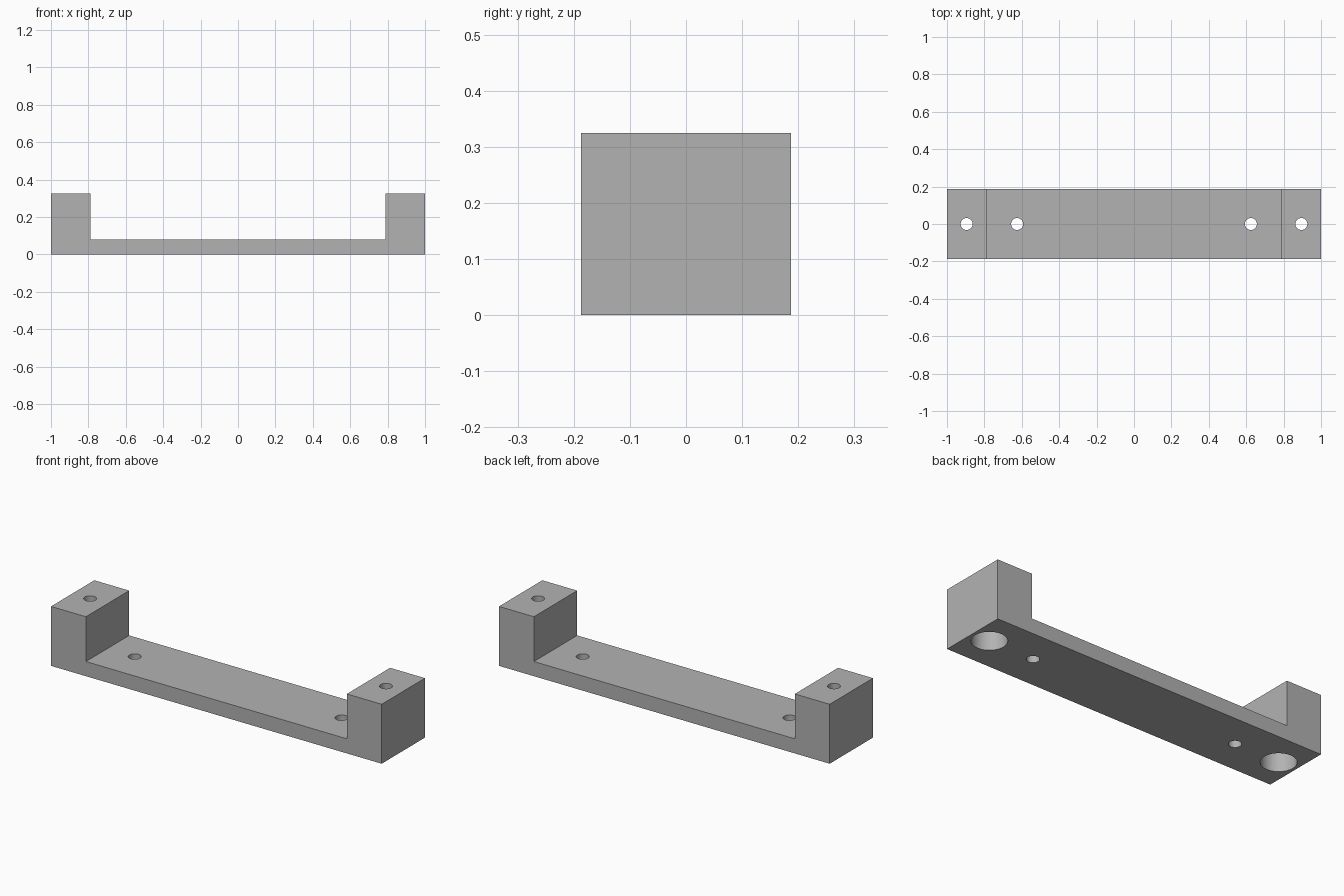
import bpy, bmesh

if "Cube" in bpy.data.objects:
    bpy.data.objects.remove(bpy.data.objects["Cube"])

DEPTH, HEIGHT, PLATE = 0.374, 0.325, 0.08
INNER = 0.789          # inner face of the end blocks
BORE_DEPTH = 0.245     # wide bore from below

grey = bpy.data.materials.new("grey")
grey.diffuse_color = (0.448, 0.448, 0.448, 1)
grey.use_nodes = True
grey.node_tree.nodes["Principled BSDF"].inputs["Base Color"].default_value = grey.diffuse_color

# Bracket body: U-shaped profile extruded along y
profile = [(-1, 0), (1, 0), (1, HEIGHT), (INNER, HEIGHT), (INNER, PLATE),
           (-INNER, PLATE), (-INNER, HEIGHT), (-1, HEIGHT)]
bm = bmesh.new()
face = bm.faces.new([bm.verts.new((x, -DEPTH / 2, z)) for x, z in profile])
ext = bmesh.ops.extrude_face_region(bm, geom=[face])
bmesh.ops.translate(bm, vec=(0, DEPTH, 0),
                    verts=[v for v in ext["geom"] if isinstance(v, bmesh.types.BMVert)])
bmesh.ops.recalc_face_normals(bm, faces=bm.faces)
mesh = bpy.data.meshes.new("mounting_bracket")
bm.to_mesh(mesh)
bm.free()
mesh.materials.append(grey)
bracket = bpy.data.objects.new("mounting_bracket", mesh)
bpy.context.collection.objects.link(bracket)


def drill(x, radius, z0, z1):
    """Cut a vertical round hole into the bracket."""
    bpy.ops.mesh.primitive_cylinder_add(vertices=48, radius=radius, depth=z1 - z0,
                                        location=(x, 0, (z0 + z1) / 2))
    cutter = bpy.context.object
    cutter.name = "hole_cutter"
    cutter.hide_render = True
    cutter.data.materials.append(grey)
    bpy.context.view_layer.update()
    mod = bracket.modifiers.new("hole", "BOOLEAN")
    mod.operation, mod.solver, mod.object = "DIFFERENCE", "EXACT", cutter
    bpy.context.view_layer.objects.active = bracket
    bpy.ops.object.modifier_apply(modifier=mod.name)
    bpy.data.objects.remove(cutter, do_unlink=True)


for side in (-1, 1):
    drill(side * 0.625, 0.032, -0.1, 0.2)            # plate screw hole
    drill(side * 0.895, 0.0875, -0.1, BORE_DEPTH)    # wide bore under block
    drill(side * 0.895, 0.032, 0.1, 0.5)             # narrow hole through block top

bpy.ops.object.select_all(action="DESELECT")
bracket.select_set(True)
bpy.context.view_layer.objects.active = bracket
bpy.ops.object.shade_smooth_by_angle()
